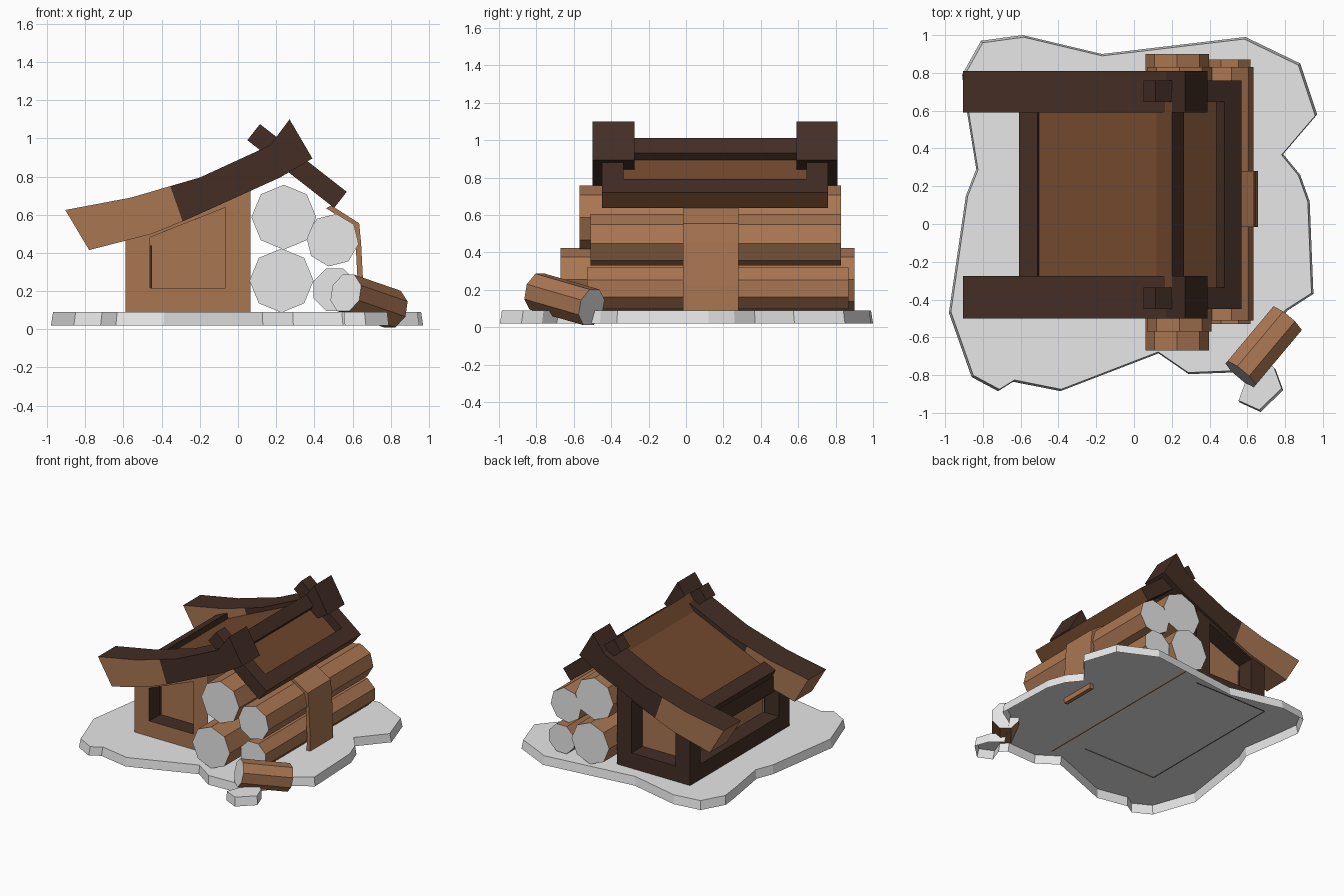
import bpy, bmesh, math
from mathutils import Matrix, Vector

if "Cube" in bpy.data.objects:
    bpy.data.objects.remove(bpy.data.objects["Cube"])


def material(name, rgb):
    m = bpy.data.materials.new(name)
    m.diffuse_color = (*rgb, 1)
    m.use_nodes = True
    m.node_tree.nodes["Principled BSDF"].inputs["Base Color"].default_value = m.diffuse_color
    return m


GREY = material("pale_grey", (0.8, 0.8, 0.8))
LIGHT = material("light_wood", (0.40, 0.182, 0.085))
MID = material("mid_brown", (0.17, 0.066, 0.027))
DARK = material("dark_brown", (0.057, 0.027, 0.018))


def finish(name, bm, mats, rule=None):
    if rule:
        for f in bm.faces:
            f.material_index = rule(f)
    me = bpy.data.meshes.new(name)
    bm.to_mesh(me)
    bm.free()
    for m in mats:
        me.materials.append(m)
    ob = bpy.data.objects.new(name, me)
    bpy.context.collection.objects.link(ob)
    return ob


def prism_mesh(profile, y0, y1):
    """Extrude an xz profile from y0 to y1."""
    bm = bmesh.new()
    f = bm.faces.new([bm.verts.new((x, y0, z)) for x, z in profile])
    ext = bmesh.ops.extrude_face_region(bm, geom=[f])["geom"]
    bmesh.ops.translate(bm, vec=(0, y1 - y0, 0),
                        verts=[v for v in ext if isinstance(v, bmesh.types.BMVert)])
    bmesh.ops.recalc_face_normals(bm, faces=bm.faces)
    return bm


def log(name, a, b, r, turn=0.0):
    """Eight-sided log from a to b with pale cut ends."""
    a, b = Vector(a), Vector(b)
    axis = (b - a).normalized()
    bm = bmesh.new()
    place = (Matrix.Translation((a + b) / 2) @ axis.to_track_quat('Z', 'Y').to_matrix().to_4x4()
             @ Matrix.Rotation(turn, 4, 'Z'))
    bmesh.ops.create_cone(bm, cap_ends=True, segments=8, radius1=r, radius2=r,
                          depth=(b - a).length, matrix=place)
    bmesh.ops.recalc_face_normals(bm, faces=bm.faces)
    finish(name, bm, [LIGHT, GREY], lambda f: int(abs(f.normal.dot(axis)) > 0.9))


# Irregular ground slab: an open-bottomed shell, slightly narrower at the top
outline = [(-.91, .79), (-.81, .97), (-.59, 1), (-.17, .9), (.59, .99), (.88, .85),
           (.97, .58), (.79, .37), (.88, .26), (.93, .12), (.95, -.37), (.81, -.46),
           (.66, -.69), (.75, -.77), (.79, -.88), (.67, -.995), (.56, -.945), (.6, -.835),
           (.55, -.785), (.29, -.795), (.13, -.685), (-.39, -.885), (-.64, -.835),
           (-.72, -.885), (-.86, -.81), (-.98, -.47), (-.89, .15), (-.835, .29), (-.89, .63)]
bm = bmesh.new()
low = [bm.verts.new((x, y, .02)) for x, y in outline]
top = [bm.verts.new((x * .989, y * .989, .09)) for x, y in outline]
bm.faces.new(top[::-1])
for i in range(len(low)):
    j = (i + 1) % len(low)
    bm.faces.new((low[j], low[i], top[i], top[j]))
finish("ground_slab", bm, [GREY])

# House walls with deep recessed panels on front, back and left; open to logs, floor and roof
bm = prism_mesh([(-.59, .085), (.065, .085), (.065, .83), (-.59, .57)], -.48, .79)
walls = [f for f in bm.faces if abs(f.normal.y) > .9 or f.normal.x < -.9]
openings = [f for f in bm.faces if f not in walls]
for f in walls:
    n = f.normal.copy()
    front = n.y < -.9
    for r in bmesh.ops.inset_region(bm, faces=[f], thickness=.13, use_even_offset=True)["faces"]:
        r.material_index = 0 if front else 1
    for r in bmesh.ops.inset_region(bm, faces=[f], thickness=.0001)["faces"]:
        r.material_index = 1
    bmesh.ops.translate(bm, verts=f.verts[:], vec=-n * .14)
    f.material_index = 0
bmesh.ops.delete(bm, geom=openings, context='FACES')
finish("house_walls", bm, [LIGHT, DARK])

# Curved gable beams with pale tips
tops = [(-.905, .625), (-.56, .69), (-.355, .75), (-.2, .795), (.17, .965), (.27, 1.1)]
bots = [(-.78, .415), (-.45, .5), (-.29, .565), (-.2, .605), (.22, .795), (.39, .895)]


def gable_beam(name, y0, y1):
    bm = bmesh.new()
    rows = [[bm.verts.new((p[0], y, p[1])) for p, y in
             ((t, y0), (t, y1), (b, y1), (b, y0))] for t, b in zip(tops, bots)]
    bm.faces.new(rows[0])
    bm.faces.new(rows[-1])
    for p, q in zip(rows, rows[1:]):
        for k in range(4):
            m = (k + 1) % 4
            bm.faces.new((p[k], p[m], q[m], q[k]))
    bmesh.ops.recalc_face_normals(bm, faces=bm.faces)
    finish(name, bm, [DARK, LIGHT],
           lambda f: int(f.normal.z < .5 and f.calc_center_median().x < -.33))


gable_beam("front_gable_beam", -.5, -.275)
gable_beam("back_gable_beam", .59, .81)

# Left roof slope: panel kicking up to a dark ridge edge, and eave bar
finish("left_roof_panel", prism_mesh([(-.57, .595), (.12, .905), (.2, 1.01), (.265, .93),
                                      (.185, .83), (-.54, .52)], -.4, .7),
       [MID, DARK], lambda f: int(f.normal.x > .5))
finish("left_eave_bar", prism_mesh([(-.61, .625), (-.51, .668), (-.495, .575), (-.57, .545)],
                                   -.45, .76), [DARK])

# Right roof slope: frame and recessed panel, in slope coordinates
o, d, n = Vector((.115, 1.075)), Vector((.788, -.615)), Vector((-.615, -.788))


def slope_slab(name, s0, s1, t0, t1, y0, y1, mats):
    prof = [tuple(o + d * s + n * t) for s, t in ((s0, t0), (s1, t0), (s1, t1), (s0, t1))]
    finish(name, prism_mesh(prof, y0, y1), mats,
           lambda f: int(len(mats) > 1 and f.normal.x > .7 and f.normal.z < -.4))


slope_slab("front_rail", 0, .577, 0, .107, -.45, -.335, [DARK, MID])
slope_slab("back_rail", 0, .577, 0, .107, .645, .76, [DARK, MID])
slope_slab("lower_rail", .462, .577, 0, .107, -.335, .645, [DARK, MID])
slope_slab("right_roof_panel", .17, .47, .07, .1, -.34, .65, [MID])

# Stacked logs: x, z, radius, y range, turn
stack = [(.228, .255, .168, -.67, .9, 0), (.24, .587, .17, -.57, .83, 0),
         (.495, .467, .139, -.51, .83, .15), (.507, .207, .12, -.53, .87, math.pi / 8)]
for i, (x, z, r, y0, y1, t) in enumerate(stack):
    log("stacked_log_%d" % (i + 1), (x, y0, z), (x, y1, z), r, t)

# Loose log leaning on the slab edge
log("loose_log", (.565, -.795, .19), (.808, -.505, .106), .106, math.pi / 8)

# Thin strap holding the stack
outer = [(.49, .648), (.635, .555), (.645, .45), (.657, .22), (.657, .05)]
inner = [(x - .028, z - .014) for x, z in outer[:-1]] + [(.625, .05)]
finish("stack_strap", prism_mesh(outer + inner[::-1], -.015, .28), [LIGHT])
